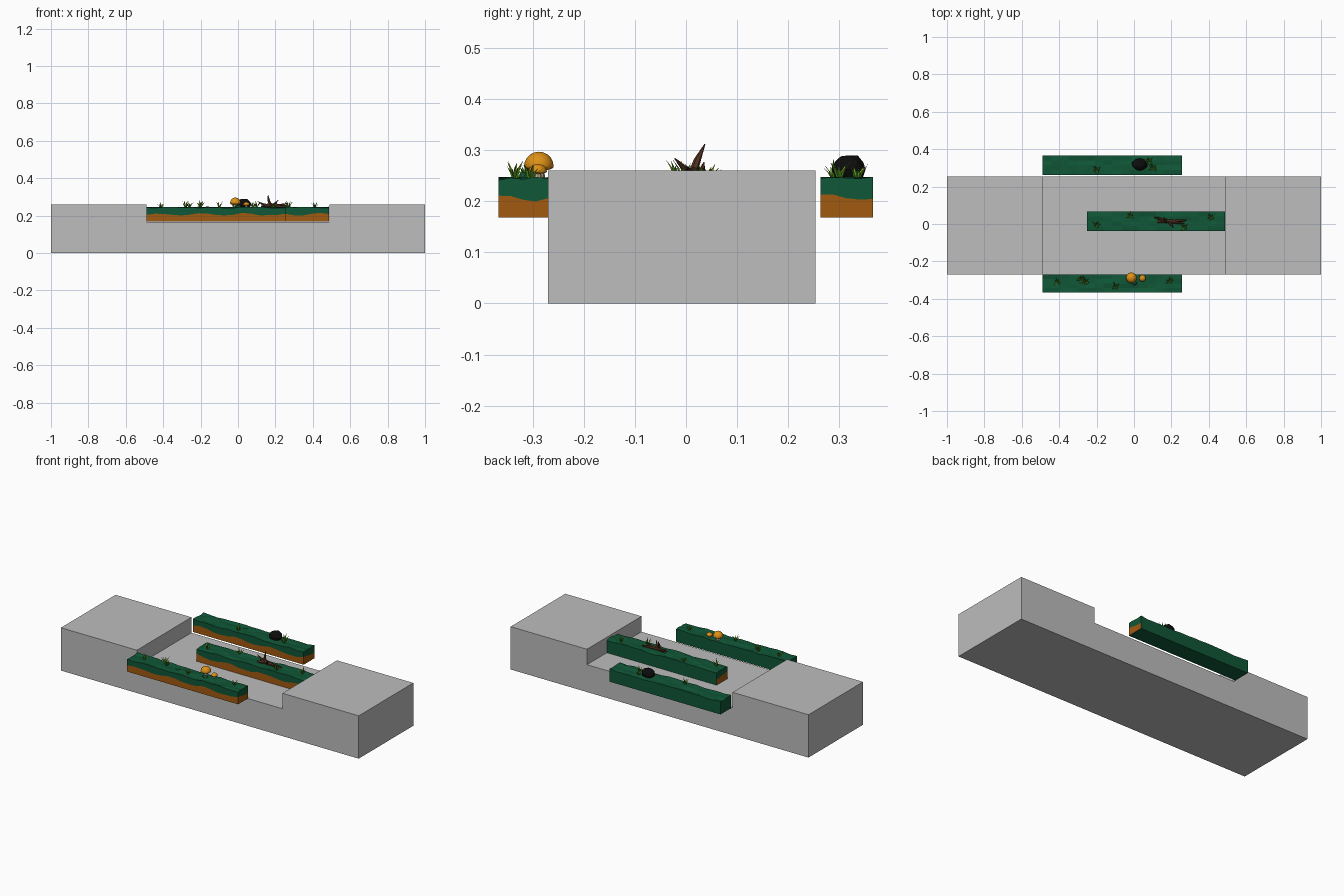
import bpy, bmesh, math, random
from mathutils import Vector

if "Cube" in bpy.data.objects:
    bpy.data.objects.remove(bpy.data.objects["Cube"])

random.seed(4)


def material(name, rgb):
    m = bpy.data.materials.new(name)
    m.diffuse_color = (*rgb, 1)
    m.use_nodes = True
    m.node_tree.nodes["Principled BSDF"].inputs["Base Color"].default_value = m.diffuse_color
    return m


STONE = material("grey stone", (0.51, 0.51, 0.51))
TURF = material("dark green turf", (0.005, 0.095, 0.038))
SOIL = material("orange brown soil", (0.36, 0.10, 0.005))
GRASS = material("bright grass", (0.10, 0.36, 0.015))
LIGHT = material("yellow green grass", (0.32, 0.55, 0.03))
CAP = material("orange mushroom cap", (0.72, 0.28, 0.008))
STEM = material("pale mushroom stem", (0.55, 0.45, 0.28))
BLACK = material("black rock", (0.004, 0.004, 0.004))
WOOD = material("brown wood", (0.085, 0.032, 0.015))


def finish(name, bm, mats, smooth=False):
    bmesh.ops.recalc_face_normals(bm, faces=bm.faces[:])
    me = bpy.data.meshes.new(name)
    bm.to_mesh(me)
    bm.free()
    for m in mats:
        me.materials.append(m)
    for p in me.polygons:
        p.use_smooth = smooth
    ob = bpy.data.objects.new(name, me)
    bpy.context.collection.objects.link(ob)
    return ob


# Stone block with a wide recess: extruded side profile
bm = bmesh.new()
profile = [(-1, 0), (1, 0), (1, .26), (.488, .26), (.488, .166),
           (-.49, .166), (-.49, .26), (-1, .26)]
face = bm.faces.new([bm.verts.new((x, -.27, z)) for x, z in profile])
ext = bmesh.ops.extrude_face_region(bm, geom=[face])["geom"]
bmesh.ops.translate(bm, vec=(0, .523, 0), verts=[v for v in ext if isinstance(v, bmesh.types.BMVert)])
finish("stone_block", bm, [STONE])

NX, NY = 16, 4


def platform(name, x0, x1, y0, y1):
    """Turf strip; soil shows on the front and on the x1 end, below a wavy line."""
    bm = bmesh.new()
    cache = {}

    def v(i, j, k):
        if (i, j, k) not in cache:
            x = x0 + (x1 - x0) * i / NX
            y = y0 + (y1 - y0) * j / NY
            if k == 0:
                z = .168
            elif k == 1:
                z = .207 + .006 * math.sin(i * 1.25 + j * 1.1) + random.uniform(-.003, .003)
            else:
                z = .244 + random.uniform(-.004, .004)
            cache[i, j, k] = bm.verts.new((x, y, z))
        return cache[i, j, k]

    def quad(mat, *keys):
        bm.faces.new([v(*key) for key in keys]).material_index = mat

    for i in range(NX):
        for k in (0, 1):
            for j in (0, NY):
                quad(1 if (k == 0 and j == 0) else 0,
                     (i, j, k), (i + 1, j, k), (i + 1, j, k + 1), (i, j, k + 1))
        for j in range(NY):
            for k in (0, 2):
                quad(0, (i, j, k), (i + 1, j, k), (i + 1, j + 1, k), (i, j + 1, k))
    for j in range(NY):
        for k in (0, 1):
            for i in (0, NX):
                quad(1 if (k == 0 and i == NX) else 0,
                     (i, j, k), (i, j + 1, k), (i, j + 1, k + 1), (i, j, k + 1))
    finish(name, bm, [TURF, SOIL])


platform("front_platform", -.488, .257, -.367, -.27)
platform("middle_platform", .486, -.252, -.038, .066)
platform("back_platform", -.488, .257, .263, .366)


# Grass tufts: folded, curved blades leaning outwards
def tuft(name, cx, cy, height):
    bm = bmesh.new()
    n = 7
    for b in range(n):
        a = math.tau * b / n + random.uniform(-.3, .3)
        out = Vector((math.cos(a), math.sin(a), 0))
        side = Vector((-out.y, out.x, 0)) * .0035
        h = height * random.uniform(.6, 1)
        reach = random.uniform(.012, .026)
        base = Vector((cx, cy, .24)) + out * .003
        rows = []
        for t, w in ((0, .8), (.55, 1)):
            c = base + out * reach * t ** 1.6 + Vector((0, 0, h * t))
            rows.append([bm.verts.new(p) for p in (c - side * w, c - out * .0015, c + side * w)])
        tip = bm.verts.new(base + out * reach + Vector((0, 0, h * .95)))
        for q in (0, 1):
            fs = [bm.faces.new((rows[0][q], rows[0][q + 1], rows[1][q + 1], rows[1][q])),
                  bm.faces.new((rows[1][q], rows[1][q + 1], tip))]
            fs[1].material_index = b % 2
    finish(name, bm, [GRASS, LIGHT])


spots = [(-.41, -.31), (-.28, -.295), (-.26, -.31), (-.1, -.335), (.19, -.305),
         (-.2, -.005), (-.02, .045), (.27, -.018), (.41, .035),
         (-.2, .29), (.08, .335), (.1, .3)]
for n, (x, y) in enumerate(spots):
    tuft(f"grass_tuft_{n + 1}", x, y, .036 + .01 * (n % 2))


# Mushrooms: flattened dome over a short stem
def mushroom(name, x, y, z, r, h):
    bm = bmesh.new()
    bmesh.ops.create_uvsphere(bm, u_segments=14, v_segments=10, radius=1)
    for v in bm.verts:
        v.co = Vector((x + v.co.x * r, y + v.co.y * r, z + (v.co.z * h if v.co.z > 0 else v.co.z * h * .3)))
    ob = finish(name + "_cap", bm, [CAP], True)
    bm = bmesh.new()
    bmesh.ops.create_cone(bm, cap_ends=True, segments=8, radius1=r * .45, radius2=r * .35, depth=z - .236)
    bmesh.ops.translate(bm, vec=(x, y, (z + .236) / 2), verts=bm.verts)
    finish(name + "_stem", bm, [STEM])


mushroom("large_mushroom", -.014, -.288, .268, .029, .029)
mushroom("small_mushroom", .045, -.29, .258, .018, .015)

# Small stone by the mushrooms and black rock on the back strip
for name, mat, c, s in (("pebble", TURF, (.0, -.315, .247), (.018, .012, .01)),
                        ("black_rock", BLACK, (.03, .319, .262), (.042, .033, .031))):
    bm = bmesh.new()
    bmesh.ops.create_icosphere(bm, subdivisions=2, radius=1)
    for v in bm.verts:
        d = v.co * random.uniform(.9, 1.05)
        d.z = min(d.z, .9)
        v.co = Vector([c[i] + d[i] * s[i] for i in range(3)])
    finish(name, bm, [mat])


# Fallen branch: tapered six-sided tubes
def twig(name, points, radii):
    bm = bmesh.new()
    pts = [Vector(p) for p in points]
    rings = []
    for i, p in enumerate(pts):
        d = (pts[min(i + 1, len(pts) - 1)] - pts[max(i - 1, 0)]).normalized()
        u = d.cross(Vector((.3, 1, .2))).normalized()
        w = d.cross(u)
        rings.append([bm.verts.new(p + (u * math.cos(a) + w * math.sin(a)) * radii[i])
                      for a in (math.tau * k / 6 for k in range(6))])
    for a, b in zip(rings, rings[1:]):
        for k in range(6):
            bm.faces.new((a[k], a[k - 1], b[k - 1], b[k]))
    bm.faces.new(rings[0])
    bm.faces.new(rings[-1])
    finish(name, bm, [WOOD])


twig("branch_trunk", [(.125, .012, .246), (.17, .016, .257), (.21, .013, .254), (.28, .02, .25)],
     [.008, .011, .010, .004])
twig("branch_upright", [(.175, .012, .25), (.165, .022, .28), (.16, .037, .312)], [.009, .007, .001])
twig("branch_left", [(.17, .015, .252), (.13, .032, .262), (.105, .035, .276)], [.008, .006, .001])
twig("branch_front", [(.18, .015, .252), (.2, -.005, .266), (.215, -.022, .284)], [.008, .006, .001])
twig("branch_right", [(.2, .013, .252), (.24, .004, .26), (.27, .002, .268)], [.007, .005, .001])
